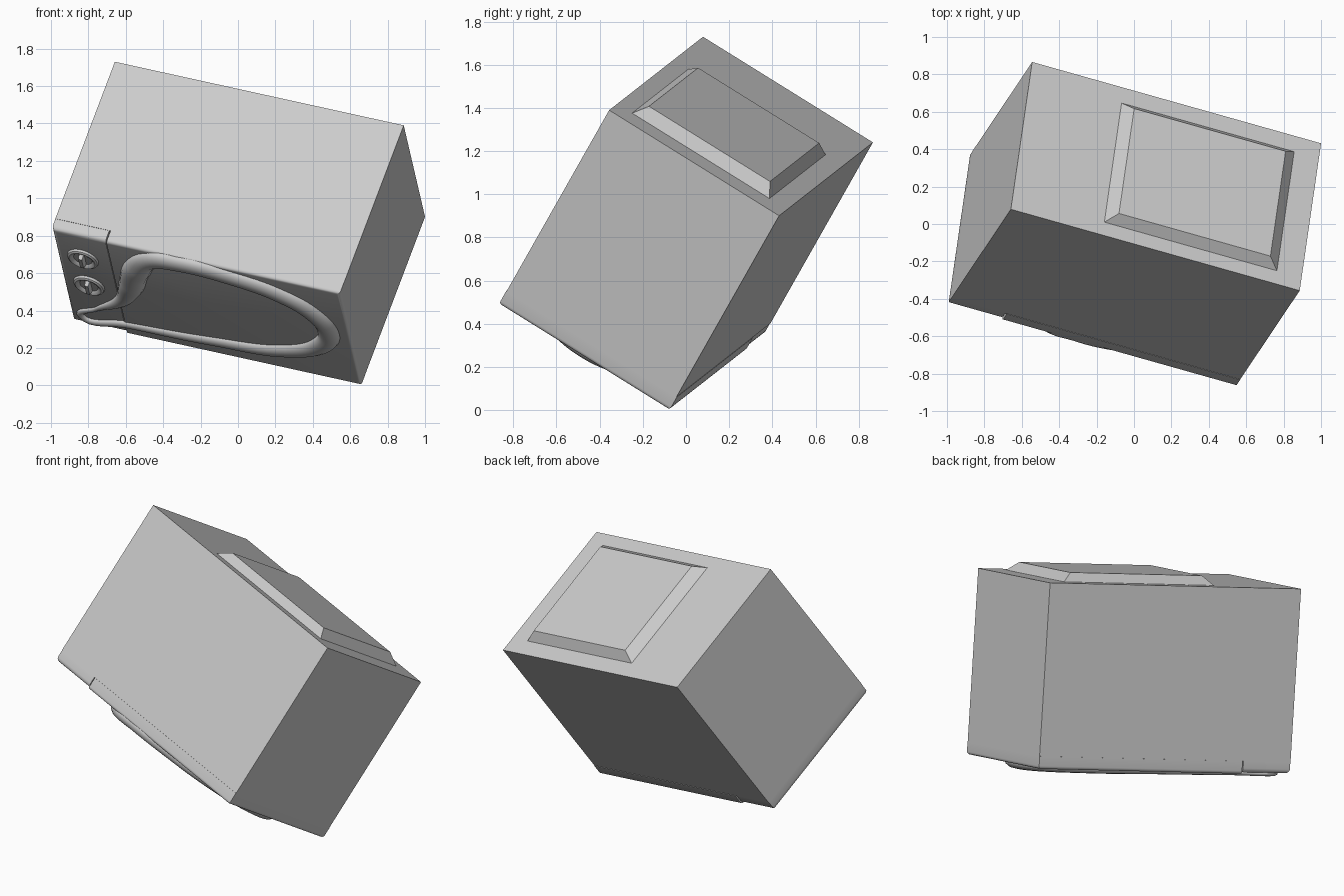
import bpy
import bmesh
from mathutils import Matrix, Vector

if "Cube" in bpy.data.objects:
    bpy.data.objects.remove(bpy.data.objects["Cube"], do_unlink=True)

# Single grey finish
grey = bpy.data.materials.new("plain_grey")
grey.use_nodes = True
grey.diffuse_color = (0.6, 0.6, 0.6, 1)
grey.node_tree.nodes["Principled BSDF"].inputs["Base Color"].default_value = (0.6, 0.6, 0.6, 1)

# Tilted frame: the oven is built upright around the origin, then posed
side = Vector((1.545, -0.435, -0.34)).normalized()
rear = Vector((0.34, 0.51, 0.90))
rear = (rear - side * rear.dot(side)).normalized()
up = side.cross(rear)
POSE = Matrix.Translation((0, 0, 0.865)) @ Matrix((side, rear, up)).transposed().to_4x4()

W, D, H = 0.82, 0.545, 0.467    # half sizes
DOOR_BACK = -0.47
SEAM = -0.51


def finish(name, bm, local=Matrix(), smooth=False):
    bmesh.ops.recalc_face_normals(bm, faces=bm.faces)
    mesh = bpy.data.meshes.new(name)
    bm.to_mesh(mesh)
    bm.free()
    obj = bpy.data.objects.new(name, mesh)
    bpy.context.collection.objects.link(obj)
    mesh.materials.append(grey)
    obj.matrix_world = POSE @ local
    if smooth:
        bpy.ops.object.select_all(action="DESELECT")
        obj.select_set(True)
        bpy.context.view_layer.objects.active = obj
        bpy.ops.object.shade_smooth_by_angle(angle=0.7)
    return obj


def box(lo, hi):
    bm = bmesh.new()
    bmesh.ops.create_cube(bm, size=1)
    lo, hi = Vector(lo), Vector(hi)
    for v in bm.verts:
        v.co = (lo + hi) / 2 + v.co * (hi - lo)
    return bm


def front_slab(name, x0, x1, front, height, rounding):
    # Slab whose outer front edges are rounded, except along the seam
    bm = box((x0, front, -height), (x1, DOOR_BACK, height))
    edges = [e for e in bm.edges
             if all(abs(v.co.y - front) < 1e-4 for v in e.verts)
             and not all(abs(v.co.x - SEAM) < 0.02 for v in e.verts)]
    bmesh.ops.bevel(bm, geom=edges, offset=rounding, segments=4, profile=0.5, affect="EDGES")
    return finish(name, bm, smooth=True)


# Casing
finish("casing", box((-W, DOOR_BACK, -H), (W, D, H)))

# Control panel and door, split by a narrow seam
front_slab("control_panel", -W, SEAM - 0.004, -D + 0.008, H - 0.002, 0.025)
front_slab("door", SEAM + 0.004, W, -D, H + 0.002, 0.018)

# Raised housing on the rear wall with sloping sides
bm = box((-0.30, D - 0.01, -0.37), (0.68, D, 0.385))
rear_face = max(bm.faces, key=lambda f: f.calc_center_median().y)
top = bmesh.ops.extrude_face_region(bm, geom=[rear_face])["geom"]
bmesh.ops.delete(bm, geom=[rear_face], context="FACES_ONLY")
for v in (g for g in top if isinstance(g, bmesh.types.BMVert)):
    v.co.y += 0.052
    v.co.x += 0.06 if v.co.x < 0.19 else -0.06
    v.co.z += 0.045 if v.co.z < 0 else -0.045
finish("rear_housing", bm)

# Looping moulded handle: x, z, radius
path = [
    (-0.76, -0.385, 0.020), (-0.49, -0.37, 0.026), (-0.02, -0.34, 0.036),
    (0.44, -0.26, 0.050), (0.65, -0.11, 0.060), (0.70, 0.03, 0.062),
    (0.63, 0.20, 0.060), (0.46, 0.32, 0.058), (0.19, 0.39, 0.056),
    (-0.10, 0.41, 0.056), (-0.27, 0.38, 0.064), (-0.36, 0.25, 0.078),
    (-0.42, 0.05, 0.070), (-0.50, -0.13, 0.040), (-0.66, -0.28, 0.014),
]
curve = bpy.data.curves.new("handle", "CURVE")
curve.dimensions = "3D"
curve.bevel_depth = 1.0
curve.bevel_resolution = 4
curve.resolution_u = 8
spline = curve.splines.new("BEZIER")
spline.bezier_points.add(len(path) - 1)
for point, (x, z, r) in zip(spline.bezier_points, path):
    point.co = (x, 0, z)
    point.radius = r
    point.handle_left_type = point.handle_right_type = "AUTO"
spline.use_cyclic_u = True
curve.materials.append(grey)
handle = bpy.data.objects.new("handle", curve)
bpy.context.collection.objects.link(handle)
handle.matrix_world = POSE @ Matrix.Translation((0, -D + 0.003, 0)) @ Matrix.Diagonal((1, 0.75, 1, 1))
bpy.ops.object.select_all(action="DESELECT")
handle.select_set(True)
bpy.context.view_layer.objects.active = handle
bpy.ops.object.convert(target="MESH")


# Knobs: dished dial with a raised rim, plus a grip bar
def lathe(profile):
    bm = bmesh.new()
    verts = [bm.verts.new((r, -h, 0)) for r, h in profile]
    edges = [bm.edges.new(pair) for pair in zip(verts, verts[1:])]
    bmesh.ops.spin(bm, geom=verts + edges, cent=(0, 0, 0), axis=(0, 1, 0),
                   angle=6.283185, steps=32)
    bmesh.ops.remove_doubles(bm, verts=bm.verts, dist=1e-4)
    return bm


for label, z in (("upper", 0.225), ("lower", -0.045)):
    place = Matrix.Translation((-0.672, -D + 0.008, z))
    finish(label + "_knob_dial",
           lathe([(0.088, 0), (0.084, 0.012), (0.074, 0.018), (0.062, 0.014), (0.052, 0.004), (0, 0.003)]),
           place, smooth=True)
    grip = box((-0.014, -0.035, -0.055), (0.014, 0, 0.055))
    for v in grip.verts:
        if v.co.y < -0.01:
            v.co.z *= 0.75
            v.co.x *= 0.7
    finish(label + "_knob_grip", grip, place)
